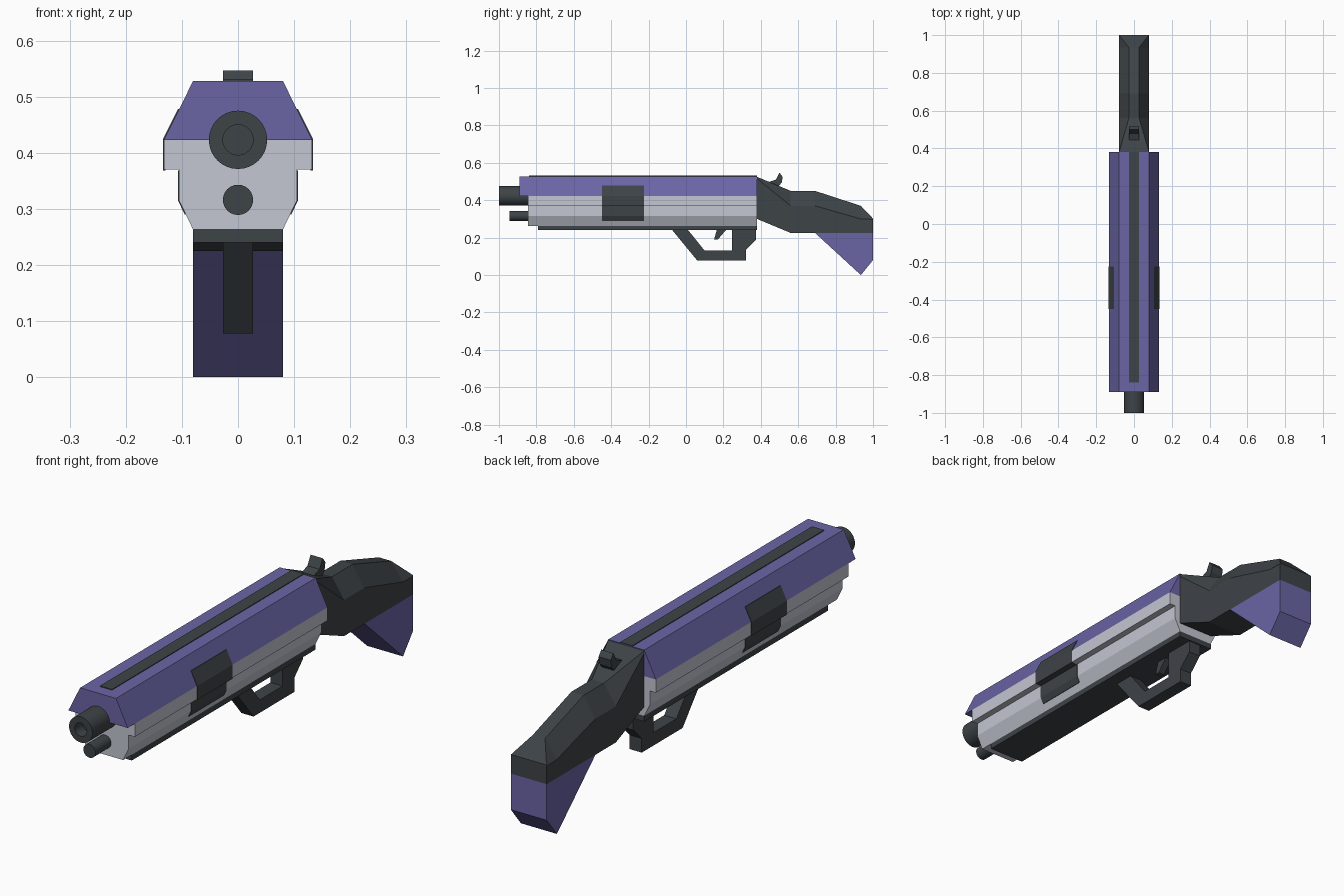
import bpy, bmesh, math
from mathutils import Vector

cube = bpy.data.objects.get("Cube")
if cube:
    bpy.data.objects.remove(cube, do_unlink=True)


def material(name, rgb):
    m = bpy.data.materials.new(name)
    m.use_nodes = True
    m.diffuse_color = (*rgb, 1)
    m.node_tree.nodes["Principled BSDF"].inputs["Base Color"].default_value = (*rgb, 1)
    return m


PURPLE = material("purple", (0.145, 0.13, 0.375))
SILVER = material("light_grey", (0.55, 0.57, 0.64))
DARK = material("charcoal", (0.048, 0.057, 0.064))


def finish(name, bm, mat):
    bmesh.ops.recalc_face_normals(bm, faces=bm.faces)
    mesh = bpy.data.meshes.new(name)
    bm.to_mesh(mesh)
    bm.free()
    mesh.materials.append(mat)
    obj = bpy.data.objects.new(name, mesh)
    bpy.context.collection.objects.link(obj)
    return obj


def loft(name, rings, mat):
    """Skin closed rings of points and cap both ends."""
    bm = bmesh.new()
    rows = [[bm.verts.new(p) for p in ring] for ring in rings]
    n = len(rows[0])
    for a, b in zip(rows, rows[1:]):
        for i in range(n):
            j = (i + 1) % n
            bm.faces.new((a[i], a[j], b[j], b[i]))
    bm.faces.new(rows[0])
    bm.faces.new(rows[-1])
    return finish(name, bm, mat)


def along_y(name, profile, y0, y1, mat):
    return loft(name, [[(x, y, z) for x, z in profile] for y in (y0, y1)], mat)


def along_x(name, profile, half, mat):
    return loft(name, [[(x, y, z) for y, z in profile] for x in (-half, half)], mat)


def symmetric(half):
    return half + [(-x, z) for x, z in reversed(half)]


def turned(name, steps, z, mat, sides=32):
    """Round part about a y axis, from (radius, y) steps."""
    rings = []
    for r, y in steps:
        angles = [2 * math.pi * i / sides for i in range(sides)]
        rings.append([(r * math.cos(a), y, z + r * math.sin(a)) for a in angles])
    obj = loft(name, rings, mat)
    bpy.ops.object.select_all(action='DESELECT')
    obj.select_set(True)
    bpy.context.view_layer.objects.active = obj
    bpy.ops.object.shade_smooth_by_angle(angle=math.radians(30))


# Receiver: top cover, stepped body, underside strip and top rib
along_y("top_cover", symmetric([(0.08, 0.528), (0.132, 0.423)]), -0.89, 0.38, PURPLE)
body = [(0.132, 0.423), (0.132, 0.37), (0.105, 0.37), (0.105, 0.315), (0.08, 0.263)]
along_y("body", symmetric(body), -0.845, 0.38, SILVER)
along_y("underside_strip", symmetric([(0.08, 0.263), (0.08, 0.24)]), -0.79, 0.38, DARK)
along_y("top_rib", symmetric([(0.027, 0.531), (0.027, 0.526)]), -0.84, 0.38, DARK)

# Side panels following the body outline
outer = [(0.107, 0.478), (0.134, 0.424), (0.134, 0.368), (0.107, 0.368),
         (0.107, 0.315), (0.095, 0.29)]
inner = [(x - 0.005, z) for x, z in reversed(outer)]
for side, label in ((1, "left"), (-1, "right")):
    along_y(label + "_panel", [(side * x, z) for x, z in outer + inner],
            -0.45, -0.225, DARK)

# Barrel with recessed bore, and the tube below it
turned("barrel", [(0.052, -0.8), (0.052, -1), (0.027, -1), (0.027, -0.95)], 0.423, DARK)
turned("magazine_tube", [(0.027, -0.8), (0.027, -0.945)], 0.316, DARK, 24)

# Stock: rear position, top half width, top, shoulder and bottom heights
sections = [(0.38, 0.08, 0.525, 0.515, 0.30), (0.56, 0.027, 0.45, 0.37, 0.225),
            (0.69, 0.027, 0.45, 0.37, 0.225), (0.935, 0.027, 0.37, 0.30, 0.225),
            (1, 0.079, 0.302, 0.298, 0.225)]
loft("stock", [[(x, y, z) for x, z in symmetric([(w, top), (0.08, mid), (0.08, low)])]
               for y, w, top, mid, low in sections], DARK)
along_x("butt", [(0.69, 0.225), (1, 0.225), (1, 0.08), (0.935, 0)], 0.08, PURPLE)

# Trigger guard, trigger and hammer
along_x("trigger_guard", [(-0.075, 0.242), (0.06, 0.078), (0.32, 0.078), (0.32, 0.135),
                          (0.375, 0.19), (0.375, 0.242), (0.245, 0.242), (0.245, 0.13),
                          (0.1, 0.13), (0.01, 0.242)], 0.027, DARK)
along_x("trigger", [(0.165, 0.242), (0.15, 0.19), (0.17, 0.19), (0.215, 0.242)], 0.014, DARK)
along_x("hammer", [(0.42, 0.49), (0.48, 0.51), (0.5, 0.547), (0.517, 0.525),
                   (0.512, 0.495), (0.48, 0.455)], 0.027, DARK)
